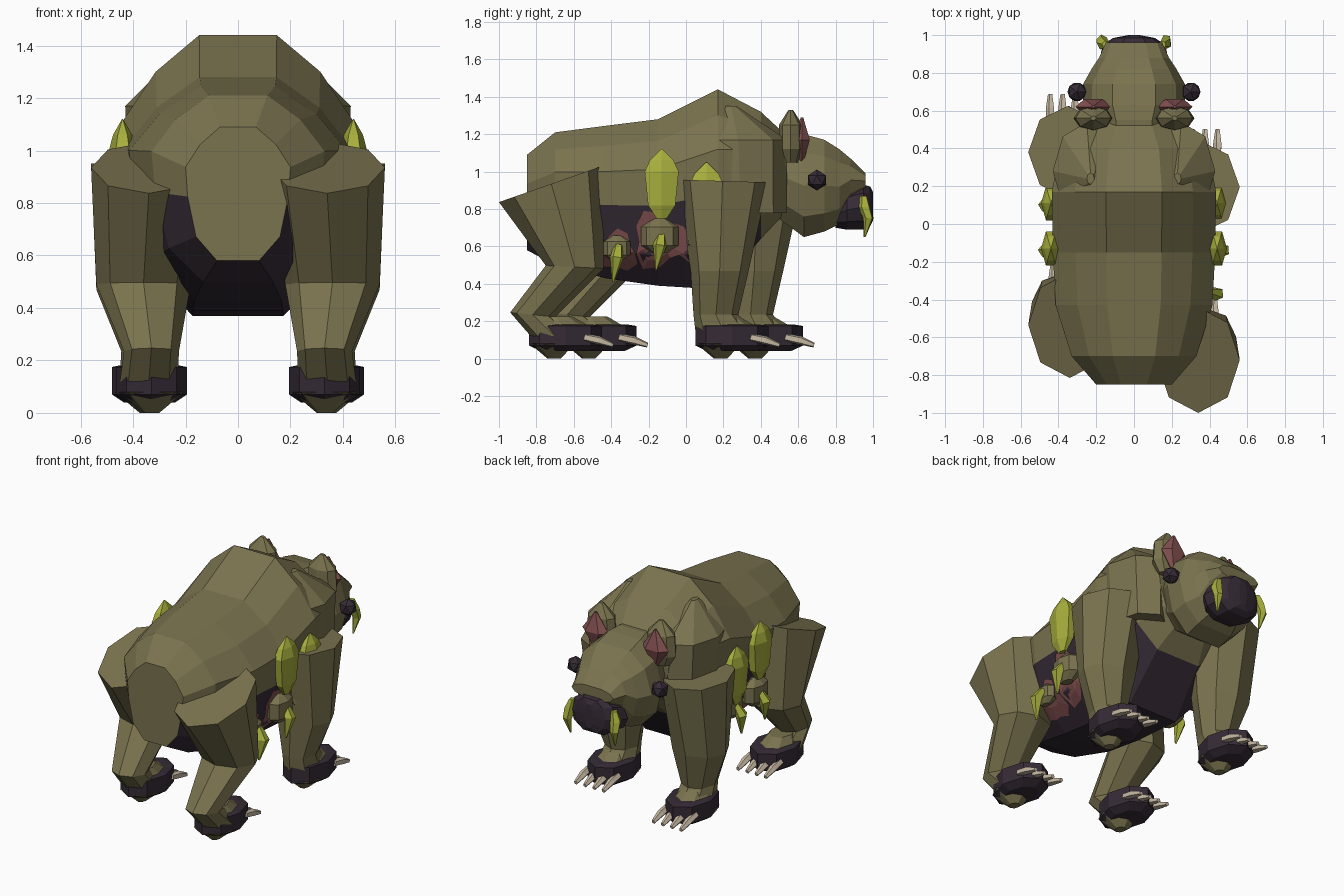
import bpy, bmesh, math
from mathutils import Vector
from mathutils.bvhtree import BVHTree

if "Cube" in bpy.data.objects:
    bpy.data.objects.remove(bpy.data.objects["Cube"])


def material(name, color):
    m = bpy.data.materials.new(name)
    m.use_nodes = True
    m.diffuse_color = (*color, 1)
    m.node_tree.nodes["Principled BSDF"].inputs["Base Color"].default_value = (*color, 1)
    return m


FUR = material("olive_fur", (0.195, 0.172, 0.078))
DARK = material("dark_hide", (0.036, 0.024, 0.036))
RED = material("raw_flesh", (0.225, 0.08, 0.08))
SPIKE = material("yellow_crystal", (0.39, 0.43, 0.047))
BONE = material("bone_claw", (0.58, 0.49, 0.37))


def finish(name, bm, mats):
    bmesh.ops.recalc_face_normals(bm, faces=bm.faces)
    mesh = bpy.data.meshes.new(name)
    bm.to_mesh(mesh)
    bm.free()
    for m in mats:
        mesh.materials.append(m)
    ob = bpy.data.objects.new(name, mesh)
    bpy.context.collection.objects.link(ob)
    return ob


def loft(name, rings, mats, rule=None):
    """Skin a list of point rings, capping both ends; rule(band, side) picks the colour."""
    bm = bmesh.new()
    loops = [[bm.verts.new(p) for p in r] for r in rings]
    n = len(loops[0])
    for b, (lo, hi) in enumerate(zip(loops, loops[1:])):
        for i in range(n):
            j = (i + 1) % n
            f = bm.faces.new((lo[i], lo[j], hi[j], hi[i]))
            f.material_index = rule(b, i) if rule else 0
    bm.faces.new(loops[0])
    bm.faces.new(loops[-1])
    return finish(name, bm, mats)


def flat_ring(x, y, z, rx, ry, slope=0.0, n=8):
    """Ring lying across z, tilted along y by slope."""
    angles = [math.tau * i / n for i in range(n)]
    return [(x + rx * math.cos(a), y + ry * math.sin(a), z + slope * ry * math.sin(a)) for a in angles]


def section(y, w, bottom, top, half):
    """Mirrored cross-section across y, from a right half profile."""
    pts = half + [(-u, v) for u, v in reversed(half)]
    return [(u * w, y, bottom + v * (top - bottom)) for u, v in pts]


def tapered(name, path, radii, mat, n=5):
    """Faceted spike along a path."""
    pts = [Vector(p) for p in path]
    q = (pts[-1] - pts[0]).to_track_quat('Z', 'Y')
    rings = []
    for p, r in zip(pts, radii):
        ring = [Vector((math.cos(math.tau * i / n), math.sin(math.tau * i / n), 0)) for i in range(n)]
        rings.append([p + q @ (v * r) for v in ring])
    return loft(name, rings, [mat])


# Body: lower flanks and belly are dark hide, the neck end stays furry
trunk = [(.34, 1), (.72, .87), (1, .70), (.96, .48), (.80, .18), (.40, 0)]
body_rings = [section(*r, trunk) for r in (
    (-.85, .20, .58, 1.09), (-.70, .33, .50, 1.21), (-.43, .415, .43, 1.245), (-.15, .43, .39, 1.28),
    (.17, .435, .37, 1.44), (.40, .39, .64, 1.32), (.54, .26, .79, 1.19))]
body = loft("body", body_rings, [FUR, DARK], lambda b, i: 1 if 3 <= i <= 7 and b < 5 else 0)
tree = BVHTree.FromPolygons([v.co for v in body.data.vertices],
                            [list(p.vertices) for p in body.data.polygons])


def flank(s, y, z, out=0.0):
    hit = tree.ray_cast(Vector((s, y, z)), Vector((-s, 0, 0)))[0]
    return hit + Vector((s * out, 0, 0))


# Head, with a wide dark muzzle under the snout
skull = [(.42, 1), (.82, .82), (1, .5), (.85, .2), (.45, 0)]
loft("head", [section(*r, skull) for r in (
    (.42, .20, .80, 1.20), (.55, .23, .71, 1.21), (.63, .27, .65, 1.20),
    (.74, .27, .68, 1.17), (.82, .225, .72, 1.12), (.88, .185, .84, 1.07), (.96, .15, .91, .99))], [FUR])
loft("muzzle", [section(*r, skull) for r in (
    (.80, .14, .70, .84), (.86, .185, .69, .90), (.95, .165, .69, .93), (.985, .11, .71, .92),
    (1.0, .03, .74, .89))], [DARK])


def foot(tag, s, x, y):
    # Dark paw with a furry heel pad underneath and a furry instep
    cx = s * x
    loft(tag + "_paw", [flat_ring(cx, y, .04, .09, .13), flat_ring(cx, y, .07, .135, .195),
                        flat_ring(cx, y, .175, .135, .195), flat_ring(cx, y, .182, .10, .15)], [DARK])
    loft(tag + "_heel_pad", [flat_ring(cx, y - .06, 0, .03, .035),
                             flat_ring(cx, y - .07, .08, .125, .12)], [FUR])
    loft(tag + "_instep", [flat_ring(cx, y - .01, .16, .11, .16),
                           flat_ring(cx, y - .05, .225, .07, .09)], [FUR])
    for k in range(4):
        px = s * (x - .10 + .066 * k)
        tapered(f"{tag}_claw_{k + 1}", [(px, y + .10, .115), (px, y + .18, .098), (px, y + .255, .072)],
                (.022, .024, .013), BONE)


for s, side, dy in ((1, "right", 0.0), (-1, "left", .185)):
    # Rear leg with backward hock
    loft(side + "_rear_leg", [
        flat_ring(s * .34, -.72 + dy, .935, .22, .28, .35),
        flat_ring(s * .36, -.595 + dy, .49, .18, .155, -.05),
        flat_ring(s * .33, -.82 + dy, .235, .105, .12, -.1),
        flat_ring(s * .34, -.70 + dy, .12, .11, .13)], [FUR])
    foot(side + "_rear", s, .33, -.645 + dy)
    # Front leg, nearly straight
    loft(side + "_front_leg", [
        flat_ring(s * .35, .195 + dy, .95, .21, .245, -.03),
        flat_ring(s * .36, .18 + dy, .47, .18, .155),
        flat_ring(s * .34, .16 + dy, .235, .105, .12),
        flat_ring(s * .34, .20 + dy, .15, .11, .15)], [FUR])
    foot(side + "_front", s, .345, .245 + dy)

    # Peaked shoulder mass
    loft(side + "_shoulder", [
        flat_ring(s * .25, .29, .78, .16, .25), flat_ring(s * .25, .28, 1.17, .18, .26),
        flat_ring(s * .23, .24, 1.35, .02, .03)], [FUR])

    # Ear with red inner part
    ex = s * .215
    loft(side + "_ear", [flat_ring(ex, .56, z, rx, ry) for z, rx, ry in (
        (1.05, .06, .04), (1.12, .105, .065), (1.25, .095, .063), (1.33, .015, .012))], [FUR])
    loft(side + "_inner_ear", [flat_ring(ex, .62, z, rx, ry, 0, 6) for z, rx, ry in (
        (1.05, .01, .01), (1.17, .095, .048), (1.29, .008, .008))], [RED])

    # Eye
    bm = bmesh.new()
    bmesh.ops.create_icosphere(bm, subdivisions=1, radius=.056)
    bmesh.ops.translate(bm, verts=bm.verts, vec=(s * .302, .70, .955))
    finish(side + "_eye", bm, [DARK])

    # Tusk
    tapered(side + "_tusk", [(s * .15, .95, .87), (s * .165, .955, .81), (s * .17, .975, .75),
                             (s * .16, .955, .65)], (.02, .034, .028, .005), SPIKE)

    # Tall crystals on the flank
    for label, y, tip in (("rear", -.13, 1.12), ("front", .11, 1.05)):
        loft(f"{side}_{label}_crystal", [
            flat_ring(s * .44, y, tip - d, .052 * k, .105 * k, 0, 6)
            for d, k in ((.37, .3), (.30, .8), (.12, 1), (.06, .7), (0, .04))], [SPIKE])

    # Wounds: flesh plate, lump and a drooping spike
    wounds = [(-.14, .655, .10), (.10, .655, .09)]
    if s > 0:
        wounds.append((-.37, .59, .072))
    for k, (y, z, r) in enumerate(wounds):
        tag = f"{side}_wound_{k + 1}"
        bm = bmesh.new()
        rows = []
        for scale in (.4, .7, 1):
            row = []
            for i in range(12):
                a = math.tau * i / 12
                d = scale * r * (1.45 + .35 * math.cos(3 * a + k))
                row.append(bm.verts.new(flank(s, y + d * math.cos(a), z - .02 + d * math.sin(a), .009)))
            rows.append(row)
        bm.faces.new(rows[0])
        for inner, outer in zip(rows, rows[1:]):
            for i in range(12):
                j = (i + 1) % 12
                bm.faces.new((inner[i], inner[j], outer[j], outer[i]))
        finish(tag + "_flesh", bm, [RED])

        c = flank(s, y, z, .025)
        loft(tag + "_lump", [flat_ring(c.x, c.y, c.z + h * r, .65 * q * r, q * r)
                             for h, q in ((-.9, .4), (-.5, 1), (.5, 1), (.95, .3))], [FUR])
        out = c + Vector((s * .055, 0, 0))
        tapered(tag + "_spike", [out + Vector((-s * .02, .01, .02)), out + Vector((s * .02, 0, -.05)),
                                 out + Vector((s * .005, -.02, -.18))], (.022, .038, .006), SPIKE)
